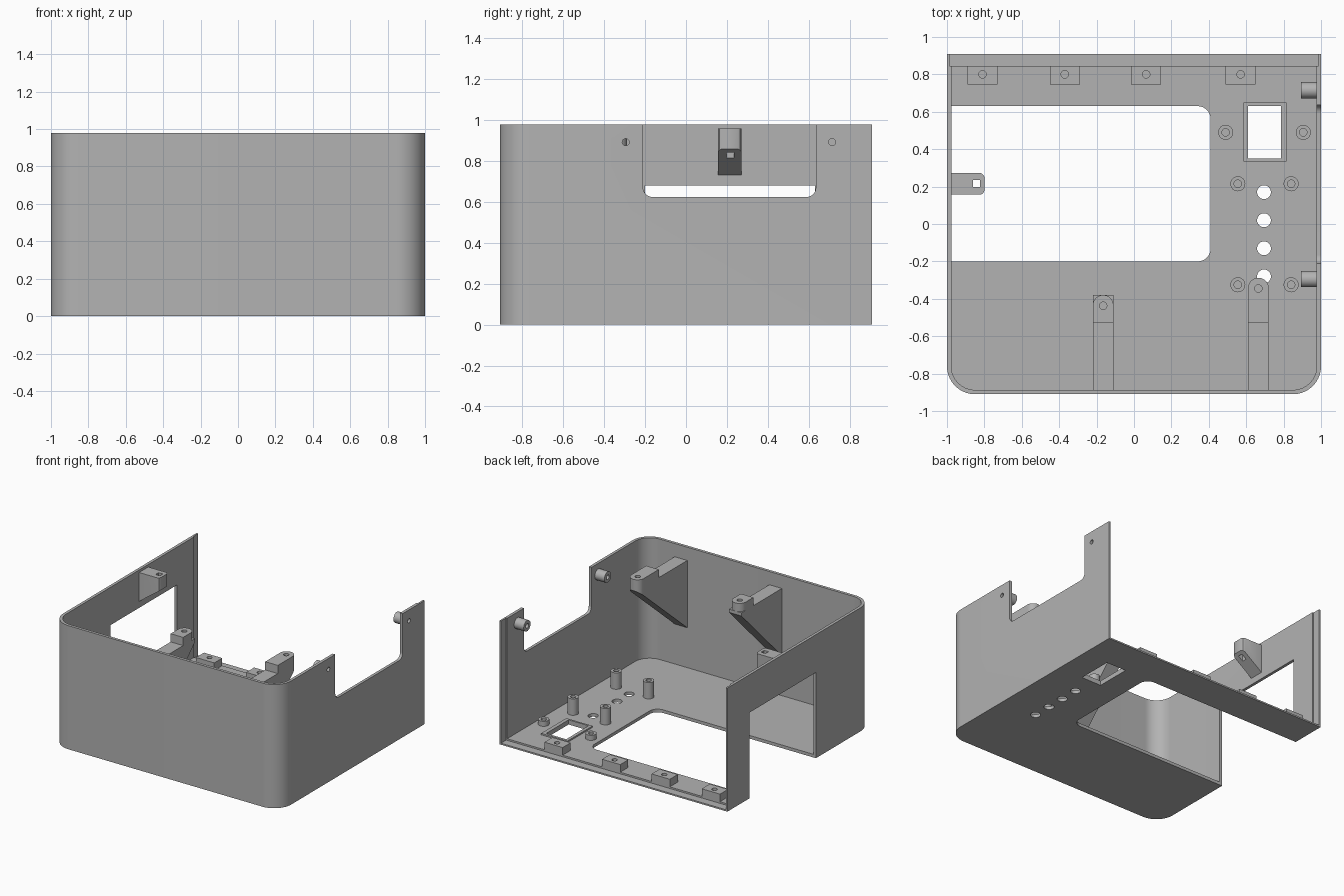
import bpy
import bmesh
from math import sin, cos, pi, radians

cube = bpy.data.objects.get("Cube")
if cube:
    bpy.data.objects.remove(cube, do_unlink=True)

GREY = (0.45, 0.45, 0.45, 1)
grey = bpy.data.materials.new("light grey plastic")
grey.use_nodes = True
grey.diffuse_color = GREY
grey.node_tree.nodes["Principled BSDF"].inputs["Base Color"].default_value = GREY

W, D, H = 1.0, 0.91, 0.98     # half width, half depth, height
T, FLOOR = 0.023, 0.025       # wall and floor thickness
PLACE = {"x": lambda a, b, t: (t, a, b),
         "y": lambda a, b, t: (a, t, b),
         "z": lambda a, b, t: (a, b, t)}


def prism(name, pts, lo, hi, axis="z"):
    """Extrude a flat outline along an axis."""
    bm = bmesh.new()
    ends = [[bm.verts.new(PLACE[axis](a, b, t)) for a, b in pts] for t in (lo, hi)]
    bm.faces.new(ends[0][::-1])
    bm.faces.new(ends[1])
    for i in range(len(pts)):
        j = (i + 1) % len(pts)
        bm.faces.new((ends[0][i], ends[0][j], ends[1][j], ends[1][i]))
    bmesh.ops.recalc_face_normals(bm, faces=bm.faces)
    mesh = bpy.data.meshes.new(name)
    bm.to_mesh(mesh)
    bm.free()
    obj = bpy.data.objects.new(name, mesh)
    bpy.context.collection.objects.link(obj)
    mesh.materials.append(grey)
    return obj


def rect(a0, a1, b0, b1, radii=(0, 0, 0, 0), steps=14):
    """Rectangle outline; radii start at the low-low corner, counter-clockwise."""
    pts = []
    corners = ((a0, b0, 1, 1), (a1, b0, -1, 1), (a1, b1, -1, -1), (a0, b1, 1, -1))
    for k, ((a, b, sa, sb), r) in enumerate(zip(corners, radii)):
        if r == 0:
            pts.append((a, b))
            continue
        for i in range(steps + 1):
            t = pi + k * pi / 2 + i / steps * pi / 2
            pts.append((a + sa * r + r * cos(t), b + sb * r + r * sin(t)))
    return pts


def circle(a, b, r, n=32):
    return [(a + r * cos(2 * pi * i / n), b + r * sin(2 * pi * i / n)) for i in range(n)]


def combine(obj, other, operation="DIFFERENCE"):
    other.hide_render = True
    mod = obj.modifiers.new("cut", "BOOLEAN")
    mod.operation = operation
    mod.solver = "EXACT"
    mod.object = other
    bpy.context.view_layer.objects.active = obj
    bpy.ops.object.modifier_apply(modifier=mod.name)
    bpy.data.objects.remove(other, do_unlink=True)


def cut(obj, pts, lo, hi, axis="z"):
    combine(obj, prism("cutter", pts, lo, hi, axis))


# Case: floor, front wall and two side walls, open at the back and top
case = prism("case", rect(-W, W, -D, D, (0.15, 0.15, 0, 0)), 0, H)
r_in = 0.15 - T
cut(case, rect(T - W, W - T, T - D, 2, (r_in, r_in, 0, 0)), FLOOR, 2)
# Rebate for the back panel
cut(case, rect(-0.986, 0.986, 0.845, 2), 0.012, 2)
# Opening across floor and right-hand wall, and the notch in the other wall
cut(case, rect(-2, 0.41, -0.2, 0.63, (0, 0.07, 0.07, 0)), -1, 0.5)
cut(case, rect(-0.2, 0.63, -1, 0.68), -2, -0.9, "x")
cut(case, rect(-0.21, 0.635, 0.625, 2, (0.045, 0.045, 0, 0)), 0.9, 2, "x")
# Socket opening and row of round holes in the floor
cut(case, rect(0.61, 0.785, 0.35, 0.63), -1, 0.5)
for i in range(4):
    cut(case, circle(0.695, 0.17 - 0.15 * i, 0.037), -1, 0.5)
# Screw holes in the notched wall
WALL_SCREWS = (-0.295, 0.715)
for y in WALL_SCREWS:
    cut(case, circle(y, 0.893, 0.017), 0.9, 2, "x")

# Raised rim around the socket opening
rim = prism("socket_rim", rect(0.585, 0.815, 0.335, 0.65), FLOOR - 0.002, FLOOR + 0.012)
cut(rim, rect(0.61, 0.785, 0.35, 0.63), -1, 1)

# Screw blocks along the back edge
for i, x in enumerate((-0.81, -0.37, 0.065, 0.57)):
    block = prism(f"back_block_{i + 1}", rect(x - 0.08, x + 0.08, 0.745, 0.845), FLOOR - 0.002, 0.085)
    cut(block, circle(x, 0.8, 0.02), 0.04, 1)

# Floor standoffs: two short, four tall
STANDOFFS = [(0.49, 0.49, 0.065), (0.905, 0.49, 0.065)]
STANDOFFS += [(x, y, 0.155) for x in (0.555, 0.84) for y in (0.215, -0.325)]
for i, (x, y, top) in enumerate(STANDOFFS):
    post = prism(f"standoff_{i + 1}", circle(x, y, 0.04), FLOOR - 0.002, top)
    cut(post, circle(x, y, 0.02), 0.04, 1)

# Sleeves behind the wall screws
for i, y in enumerate(WALL_SCREWS):
    sleeve = prism(f"wall_sleeve_{i + 1}", circle(y, 0.893, 0.043), 0.893, W - T + 0.002, "x")
    cut(sleeve, circle(y, 0.893, 0.018), 0.5, 2, "x")


def front_bracket(name, x, tip, rounded):
    """Sloped arm on the front wall with a raised screw pad at its tip."""
    root, step, half = T - D - 0.002, -0.53, 0.055
    side = [(root, 0.34), (tip, 0.85), (tip, 0.875), (root, 0.875)]
    arm = prism(name, side, x - half, x + half, "x")
    r = half - 0.001
    pad = prism("pad", rect(x - half, x + half, step, tip, (0, 0, r, r)), 0.86, 0.94)
    combine(arm, pad, "UNION")
    if rounded:
        keep = prism("keep", rect(x - 0.1, x + 0.1, -2, tip), 0, 2)
        cut(keep, rect(x - half, x + half, -3, tip, (0, 0, r, r)), -1, 3)
        combine(arm, keep)
    cut(arm, circle(x, tip - 0.057, 0.02), 0.86, 2)


front_bracket("front_bracket_right", -0.165, -0.38, False)
front_bracket("front_bracket_left", 0.665, -0.288, True)

# Sloped clip on the right-hand wall
clip = prism("side_clip", [(-0.979, 0.73), (-0.8, 0.86), (-0.8, 0.96), (-0.979, 0.96)], 0.157, 0.272, "y")
for y, s in ((0.157, 1), (0.272, -1)):
    cut(clip, [(-0.825, y - s * 0.01), (-0.79, y - s * 0.01), (-0.79, y + s * 0.025),
               (-0.8, y + s * 0.02), (-0.807, y + s * 0.007), (-0.82, y)], 0, 2)
cut(clip, rect(-0.862, -0.823, 0.197, 0.235), 0, 2)

# Smooth the round surfaces, keeping edges sharp
for obj in bpy.context.view_layer.objects:
    obj.select_set(obj.type == "MESH")
bpy.context.view_layer.objects.active = case
bpy.ops.object.shade_smooth_by_angle(angle=radians(30))
